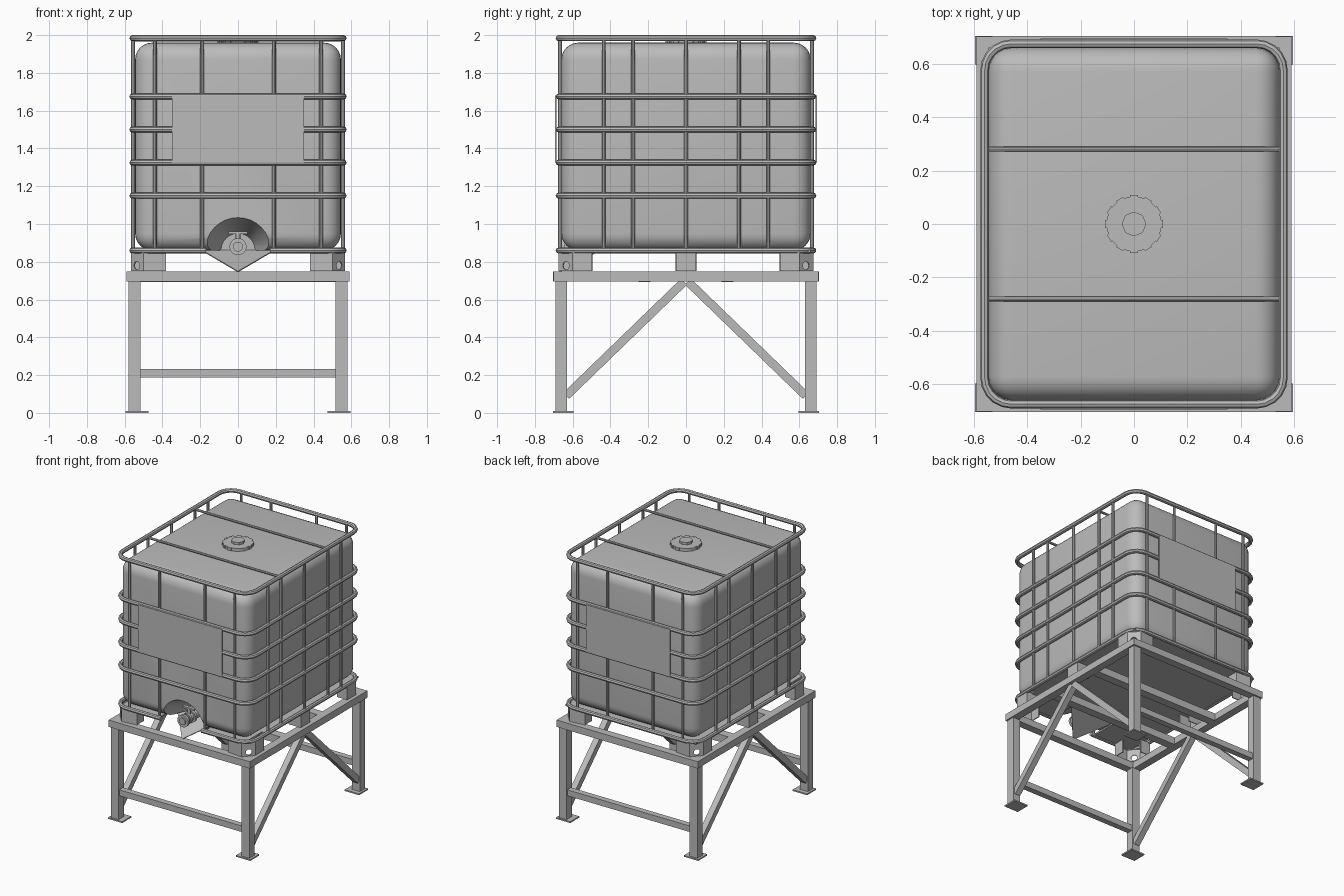
import bpy, bmesh, math
from mathutils import Vector

old = bpy.data.objects.get("Cube")
if old:
    bpy.data.objects.remove(old, do_unlink=True)

GREY = (0.5, 0.5, 0.5, 1)
grey = bpy.data.materials.new("light_grey")
grey.use_nodes = True
grey.diffuse_color = GREY
grey.node_tree.nodes["Principled BSDF"].inputs["Base Color"].default_value = GREY


def link(name, data, coloured=True):
    ob = bpy.data.objects.new(name, data)
    bpy.context.collection.objects.link(ob)
    if coloured:
        data.materials.append(grey)
    return ob


def activate(ob):
    bpy.ops.object.select_all(action='DESELECT')
    ob.select_set(True)
    bpy.context.view_layer.objects.active = ob


def smooth(ob):
    activate(ob)
    bpy.ops.object.shade_smooth_by_angle(angle=math.radians(40))


def from_bmesh(name, bm):
    bmesh.ops.recalc_face_normals(bm, faces=bm.faces)
    me = bpy.data.meshes.new(name)
    bm.to_mesh(me)
    bm.free()
    return link(name, me)


def box(name, centre, size):
    bm = bmesh.new()
    bmesh.ops.create_cube(bm, size=1)
    bmesh.ops.scale(bm, vec=size, verts=bm.verts)
    bmesh.ops.translate(bm, vec=centre, verts=bm.verts)
    return from_bmesh(name, bm)


def cylinder(name, start, end, r1, r2=None, sides=24):
    a, b = Vector(start), Vector(end)
    bm = bmesh.new()
    bmesh.ops.create_cone(bm, cap_ends=True, segments=sides, radius1=r1,
                          radius2=r1 if r2 is None else r2, depth=(b - a).length)
    rot = (b - a).to_track_quat('Z', 'Y').to_matrix()
    bmesh.ops.rotate(bm, matrix=rot, verts=bm.verts)
    bmesh.ops.translate(bm, vec=(a + b) / 2, verts=bm.verts)
    ob = from_bmesh(name, bm)
    smooth(ob)
    return ob


def tube(name, points, radius, closed=False):
    cu = bpy.data.curves.new(name, 'CURVE')
    cu.dimensions = '3D'
    cu.bevel_depth = radius
    cu.bevel_resolution = 2
    cu.use_fill_caps = True
    sp = cu.splines.new('POLY')
    sp.points.add(len(points) - 1)
    for p, co in zip(sp.points, points):
        p.co = (*co, 1)
    sp.use_cyclic_u = closed
    ob = link(name, cu)
    activate(ob)
    bpy.ops.object.convert(target='MESH')
    smooth(ob)
    return ob


def sheet(name, path, z0, z1, thickness=0.008):
    """Bent upright sheet following a plan path."""
    bm = bmesh.new()
    low = [bm.verts.new((x, y, z0)) for x, y in path]
    high = [bm.verts.new((x, y, z1)) for x, y in path]
    for i in range(len(path) - 1):
        bm.faces.new((low[i], low[i + 1], high[i + 1], high[i]))
    ob = from_bmesh(name, bm)
    mod = ob.modifiers.new("thickness", 'SOLIDIFY')
    mod.thickness, mod.offset = thickness, 0
    return ob


def cut(ob, cutter):
    mod = ob.modifiers.new("cut", 'BOOLEAN')
    mod.operation, mod.solver, mod.object = 'DIFFERENCE', 'EXACT', cutter
    activate(ob)
    for m in list(ob.modifiers):
        bpy.ops.object.modifier_apply(modifier=m.name)
    bpy.data.objects.remove(cutter, do_unlink=True)


# Tank with rounded edges and an arched valve recess
tank = box("tank", (0, 0, 1.41), (1.09, 1.32, 1.1))
round_mod = tank.modifiers.new("round", 'BEVEL')
round_mod.width, round_mod.segments = 0.09, 6
cut(tank, cylinder("recess_cutter", (0, -0.7, 0.86), (0, -0.45, 0.86), 0.19, 0.09, 32))
smooth(tank)

# Cage hoops
RX, RY, CORNER = 0.559, 0.674, 0.1


def hoop_path(z):
    pts = []
    for sx, sy, start in ((1, -1, -90), (1, 1, 0), (-1, 1, 90), (-1, -1, 180)):
        for i in range(6):
            a = math.radians(start + 18 * i)
            pts.append((sx * (RX - CORNER) + CORNER * math.cos(a),
                        sy * (RY - CORNER) + CORNER * math.sin(a), z))
    return pts


for z in (1.15, 1.325, 1.5, 1.675, 1.984):
    tube("cage_hoop", hoop_path(z), 0.016, True)
# Bottom hoop is open at the valve
tube("bottom_hoop", [(0.17, -RY, 0.86)] + hoop_path(0.86) + [(-0.17, -RY, 0.86)], 0.016)

# Upright cage bars
for s in (-1, 1):
    for x in (-0.44, -0.19, 0.19, 0.44):
        tube("end_bar", [(x, s * 0.667, 0.86), (x, s * 0.667, 1.98)], 0.01)
    for y in (-0.435, -0.28, 0, 0.28, 0.435):
        tube("side_bar", [(s * 0.556, y, 0.86), (s * 0.556, y, 1.98)], 0.01)
    # Bars over the tank top and name plates on both ends
    tube("top_bar", [(-RX, s * 0.28, 1.974), (RX, s * 0.28, 1.974)], 0.009)
    box("end_plate", (0, s * 0.689, 1.502), (0.7, 0.008, 0.355))

# Filling lid with grip ribs
cylinder("lid", (0, 0, 1.955), (0, 0, 1.982), 0.103, sides=32)
cylinder("lid_cap", (0, 0, 1.98), (0, 0, 2.0), 0.046, sides=8)
for i in range(12):
    a = math.tau * i / 12
    rib = box("lid_rib", (0, 0, 0), (0.012, 0.03, 0.022))
    rib.location = (0.102 * math.cos(a), 0.102 * math.sin(a), 1.972)
    rib.rotation_euler.z = a

# Drain valve
cylinder("valve_body", (0, -0.44, 0.88), (0, -0.65, 0.88), 0.032)
for y, r in ((-0.55, 0.045), (-0.6, 0.04), (-0.64, 0.045)):
    cylinder("valve_collar", (0, y, 0.88), (0, y - 0.02, 0.88), r)
cylinder("valve_outlet", (0, -0.66, 0.88), (0, -0.668, 0.88), 0.026)
cylinder("valve_stem", (0, -0.585, 0.89), (0, -0.585, 0.95), 0.012)
box("valve_handle", (0, -0.585, 0.953), (0.1, 0.025, 0.012))

# Sloping drip plate below the valve
bm = bmesh.new()
bm.faces.new([bm.verts.new(p) for p in
              ((-0.19, -0.46, 0.862), (0, -0.67, 0.75), (0.19, -0.46, 0.862))])
drip = from_bmesh("drip_plate", bm)
drip.modifiers.new("thickness", 'SOLIDIFY').thickness = 0.006

# Pallet floor and bent sheet feet
box("pallet_floor", (0, 0.1, 0.856), (1.09, 1.12, 0.012))
for s in (-1, 1):
    box("pallet_front_floor", (s * 0.355, -0.555, 0.856), (0.33, 0.2, 0.012))
    sheet("middle_foot", [(s * 0.46, -0.051), (s * 0.56, -0.051),
                          (s * 0.56, 0.051), (s * 0.46, 0.051)], 0.75, 0.855)
    for t in (-1, 1):
        path = [(0.385, 0.58), (0.385, 0.66), (0.5, 0.672), (0.562, 0.6),
                (0.562, 0.5), (0.48, 0.5)]
        foot = sheet("corner_foot", [(s * x, t * y) for x, y in path], 0.75, 0.855)
        cut(foot, cylinder("hole_cutter", (s * 0.49, t * 0.596, 0.78),
                           (s * 0.6, t * 0.69, 0.78), 0.022))

# Stand: top frame, cross members, legs, foot plates, braces
for s in (-1, 1):
    box("frame_side", (s * 0.56, 0, 0.722), (0.06, 1.404, 0.052))
    box("frame_end", (0, s * 0.673, 0.722), (1.06, 0.06, 0.052))
    box("cross_member", (0, s * 0.22, 0.72), (1.06, 0.065, 0.056))
    box("end_rail", (0, s * 0.66, 0.21), (1.03, 0.045, 0.045))
    for t in (-1, 1):
        box("leg", (s * 0.547, t * 0.66, 0.35), (0.064, 0.062, 0.7))
        box("foot_plate", (s * 0.535, t * 0.65, 0.005), (0.12, 0.108, 0.01))
        # Diagonal brace
        a, b = Vector((s * 0.547, t * 0.635, 0.09)), Vector((s * 0.547, t * 0.01, 0.695))
        brace = box("brace", (0, 0, 0), (0.045, 0.045, (b - a).length))
        brace.location = (a + b) / 2
        brace.rotation_euler.x = -math.atan2(b.y - a.y, b.z - a.z)
